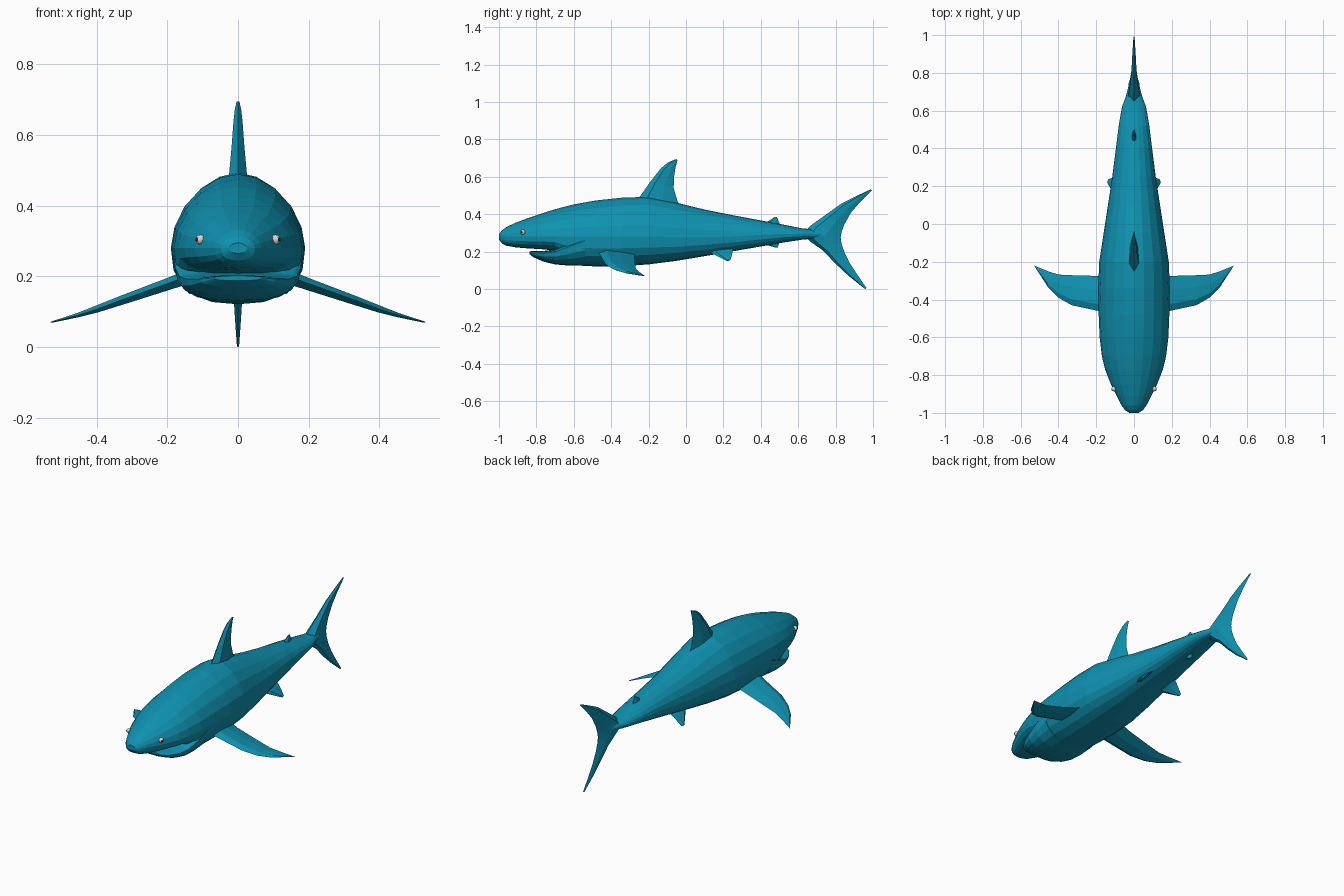
import bpy, bmesh, math
from mathutils import Vector


def material(name, color):
    m = bpy.data.materials.new(name)
    m.diffuse_color = color
    return m


TEAL = material("teal_skin", (0.005, 0.29, 0.44, 1))
WHITE = material("eye_white", (0.75, 0.7, 0.68, 1))
DARK = material("pupil_dark", (0.02, 0.02, 0.02, 1))


def loft(name, rings, mat=TEAL):
    """Skin a list of equal-length point rings and cap both ends."""
    bm = bmesh.new()
    vs = [[bm.verts.new(p) for p in r] for r in rings]
    n = len(rings[0])
    for a, b in zip(vs, vs[1:]):
        for i in range(n):
            j = (i + 1) % n
            bm.faces.new((a[i], a[j], b[j], b[i]))
    bm.faces.new(vs[0])
    bm.faces.new(vs[-1])
    bmesh.ops.recalc_face_normals(bm, faces=bm.faces)
    me = bpy.data.meshes.new(name)
    bm.to_mesh(me)
    bm.free()
    ob = bpy.data.objects.new(name, me)
    bpy.context.collection.objects.link(ob)
    me.materials.append(mat)
    return ob


def section(y, zb, zm, zt, w, sides=20):
    """Cross-section: slightly peaked back, fuller belly."""
    pts = []
    for i in range(sides):
        a = 2 * math.pi * i / sides
        c, s = math.cos(a), math.sin(a)
        e = 2 / (1.85 if s >= 0 else 2.5)
        x = w * math.copysign(abs(c) ** e, c)
        h = (zt - zm) if s >= 0 else (zm - zb)
        pts.append((x, y, zm + h * math.copysign(abs(s) ** e, s)))
    return pts


def fin(name, rows, normal):
    """Rows of (leading point, trailing point, half thickness)."""
    nrm = Vector(normal).normalized()
    rings = []
    for lead, trail, t in rows:
        l, r = Vector(lead), Vector(trail)
        a, b = l.lerp(r, 0.2), l.lerp(r, 0.6)
        rings.append([l, a + nrm * t, b + nrm * t * .8, r,
                      b - nrm * t * .8, a - nrm * t])
    return loft(name, rings)


def flat_fin(name, rows):
    """Upright fin on the centre plane; rows of (y, z, y, z, half thickness)."""
    return fin(name, [((0, a, b), (0, c, d), t) for a, b, c, d, t in rows], (1, 0, 0))


# Body and upper head: y, bottom, widest height, top, half width
body = [
    (-1.0, .265, .28, .295, .025), (-.985, .245, .28, .313, .048),
    (-.96, .232, .28, .332, .066), (-.91, .223, .28, .355, .092),
    (-.85, .218, .28, .378, .122), (-.77, .213, .28, .405, .153),
    (-.70, .206, .28, .427, .170), (-.60, .127, .28, .453, .182),
    (-.48, .121, .28, .474, .187), (-.34, .122, .28, .489, .190),
    (-.20, .132, .28, .493, .184), (-.05, .151, .275, .462, .161),
    (.10, .176, .275, .425, .138), (.25, .202, .28, .395, .115),
    (.40, .228, .29, .367, .096), (.52, .249, .295, .345, .081),
    (.62, .264, .295, .325, .064), (.67, .268, .295, .320, .045),
    (.74, .275, .295, .315, .026)]
loft("body", [section(*r) for r in body])

# Lower jaw, leaving the mouth slit beneath the snout
jaw = [
    (-.838, .188, .196, .202, .07), (-.815, .170, .192, .203, .108),
    (-.76, .146, .192, .204, .144), (-.70, .132, .200, .212, .166),
    (-.63, .126, .225, .26, .178), (-.54, .125, .26, .32, .182)]
loft("lower_jaw", [section(*r) for r in jaw])

# Fins on the centre line
flat_fin("dorsal_fin", [
    (-.29, .45, -.01, .43, .03), (-.245, .497, -.045, .468, .025),
    (-.19, .575, -.066, .54, .018), (-.135, .645, -.064, .60, .013),
    (-.095, .678, -.056, .65, .009), (-.052, .695, -.045, .69, .004)])
flat_fin("second_dorsal_fin", [
    (.42, .34, .51, .33, .013), (.44, .363, .50, .352, .011),
    (.475, .386, .486, .385, .004)])
flat_fin("anal_fin", [
    (.40, .25, .51, .27, .013), (.43, .236, .50, .25, .011),
    (.48, .222, .49, .222, .004)])
flat_fin("tail_fin", [
    (.985, .532, .995, .53, .003), (.91, .497, .935, .47, .008),
    (.83, .457, .883, .41, .012), (.74, .392, .846, .345, .018),
    (.67, .342, .832, .305, .026), (.62, .295, .827, .275, .036),
    (.67, .25, .832, .24, .026), (.73, .208, .848, .195, .018),
    (.80, .135, .875, .14, .012), (.87, .07, .914, .08, .008),
    (.958, .0, .965, .006, .003)])

# Paired parts, built on each side
for side, s in (("left", 1), ("right", -1)):
    fin("pectoral_fin_" + side, [
        ((s * .13, -.475, .205), (s * .13, -.27, .195), .02),
        ((s * .19, -.46, .183), (s * .19, -.275, .173), .017),
        ((s * .33, -.43, .133), (s * .31, -.272, .135), .013),
        ((s * .40, -.39, .107), (s * .40, -.268, .108), .010),
        ((s * .455, -.335, .089), (s * .455, -.25, .092), .006),
        ((s * .525, -.225, .071), (s * .53, -.22, .070), .002)],
        (s * .33, 0, 1))
    fin("pelvic_fin_" + side, [
        ((s * .06, .10, .215), (s * .06, .26, .23), .012),
        ((s * .095, .14, .19), (s * .095, .25, .20), .010),
        ((s * .14, .215, .152), (s * .135, .238, .155), .004)],
        (s * .75, 0, .65))
    # Eye and pupil
    for name, r, mat, off in (("eye_", .014, WHITE, 0), ("pupil_", .007, DARK, .009)):
        bpy.ops.mesh.primitive_uv_sphere_add(
            segments=12, ring_count=8, radius=r,
            location=(s * (.106 + off * .85), -.872 - off * .5, .304))
        eye = bpy.context.object
        eye.name = name + side
        eye.data.materials.append(mat)
